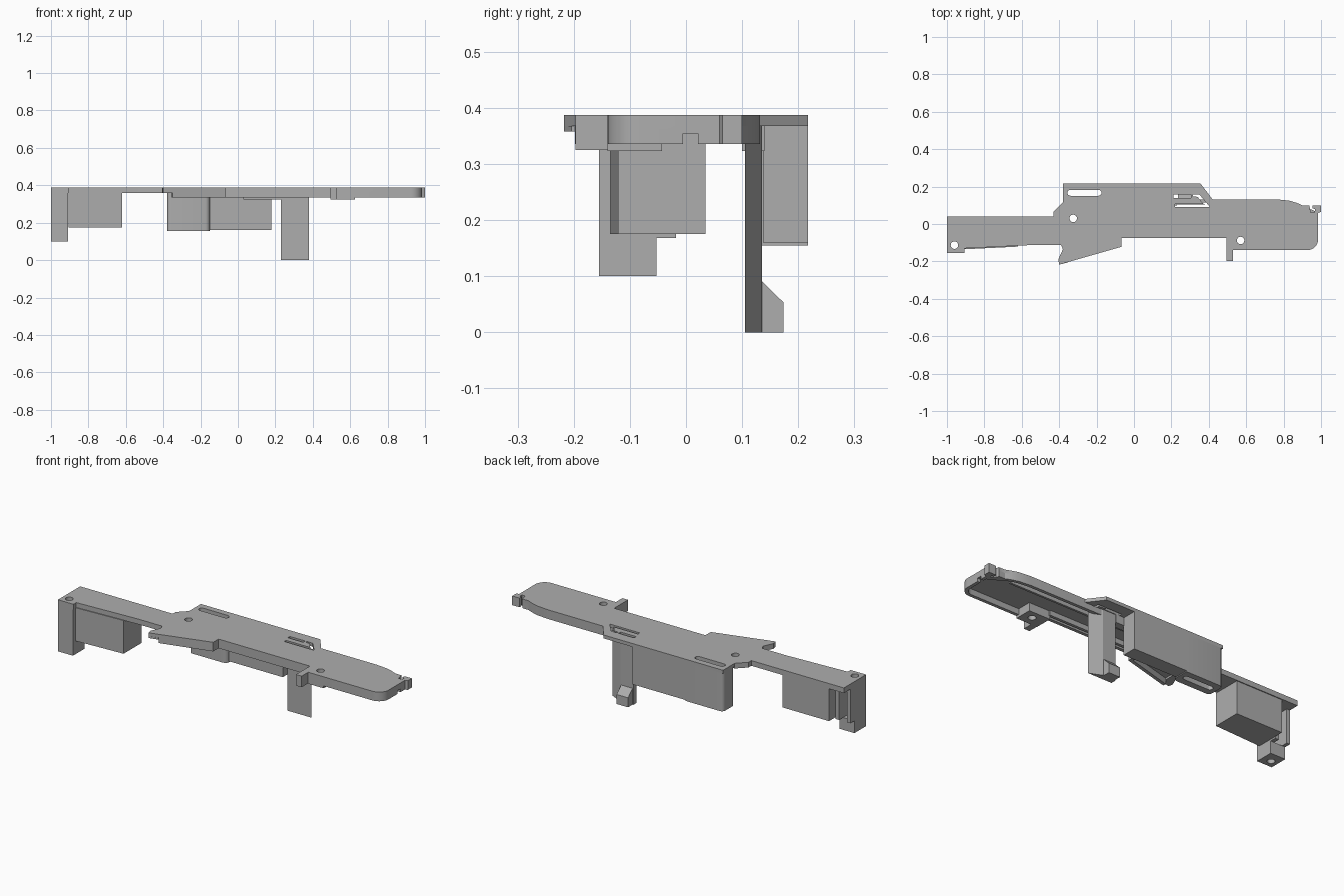
import bpy, bmesh, math

if "Cube" in bpy.data.objects:
    bpy.data.objects.remove(bpy.data.objects["Cube"], do_unlink=True)

grey = bpy.data.materials.new("plain grey")
grey.use_nodes = True
grey.diffuse_color = (0.42, 0.42, 0.42, 1)
grey.node_tree.nodes["Principled BSDF"].inputs["Base Color"].default_value = (0.42, 0.42, 0.42, 1)

TOP, SKIN, RIM = 0.387, 0.368, 0.336


def finish(name, bm):
    bmesh.ops.recalc_face_normals(bm, faces=bm.faces)
    mesh = bpy.data.meshes.new(name)
    bm.to_mesh(mesh)
    bm.free()
    mesh.materials.append(grey)
    obj = bpy.data.objects.new(name, mesh)
    bpy.context.collection.objects.link(obj)
    return obj


def prism(name, outline, z0, z1):
    """Extrude a plan outline from z0 up to z1."""
    bm = bmesh.new()
    face = bm.faces.new([bm.verts.new((x, y, z0)) for x, y in outline])
    up = bmesh.ops.extrude_face_region(bm, geom=[face])["geom"]
    bmesh.ops.translate(bm, vec=(0, 0, z1 - z0), verts=[v for v in up if isinstance(v, bmesh.types.BMVert)])
    return finish(name, bm)


def box(name, x0, x1, y0, y1, z0, z1):
    return prism(name, [(x0, y0), (x1, y0), (x1, y1), (x0, y1)], z0, z1)


def arc(cx, cy, r, a0, a1, n=8):
    angles = [math.radians(a0 + (a1 - a0) * i / n) for i in range(n + 1)]
    return [(cx + r * math.cos(a), cy + r * math.sin(a)) for a in angles]


def ribbon(name, path, z0, z1, thick):
    """Upright wall along a path, thickened towards its left side."""
    bm = bmesh.new()
    cols = [(bm.verts.new((x, y, z0)), bm.verts.new((x, y, z1))) for x, y in path]
    for a, b in zip(cols, cols[1:]):
        bm.faces.new((a[0], b[0], b[1], a[1]))
    mesh = bpy.data.meshes.new(name)
    bm.to_mesh(mesh)
    bm.free()
    mesh.materials.append(grey)
    obj = bpy.data.objects.new(name, mesh)
    bpy.context.collection.objects.link(obj)
    mod = obj.modifiers.new("thickness", "SOLIDIFY")
    mod.thickness, mod.offset, mod.use_even_offset = thick, -1, True
    return obj


def cut(obj, *cutters):
    for c in cutters:
        mod = obj.modifiers.new("cut", "BOOLEAN")
        mod.operation, mod.solver, mod.object = "DIFFERENCE", "EXACT", c


# Plan shapes shared by the plate and its rim
nose = arc(0.925, -0.08, 0.06, -90, 0)
shoulder = [(0.90, 0.10), (0.87, 0.113), (0.83, 0.125), (0.76, 0.132), (0.42, 0.132)]
hook = [(0.985, 0.06), (1, 0.065), (1, 0.1), (0.955, 0.1), (0.955, 0.083),
        (0.968, 0.08), (0.965, 0.062), (0.945, 0.062), (0.937, 0.1)]
left_front = [(-1, -0.155), (-0.905, -0.155), (-0.905, -0.13), (-0.54, -0.112), (-0.39, -0.112),
              (-0.38, -0.135), (-0.405, -0.19), (-0.4, -0.217)]
left_back = [(-0.38, 0.115), (-0.43, 0.065), (-0.43, 0.04), (-1, 0.04)]
plate = prism("top_plate", left_front + [(-0.067, -0.122), (-0.067, -0.075), (0.495, -0.075),
              (0.495, -0.197), (0.53, -0.197), (0.53, -0.14)] + nose + hook + shoulder
              + [(0.355, 0.217), (-0.38, 0.217)] + left_back, SKIN, TOP)
left_pad = prism("left_plate_thickening", left_front + [(-0.35, -0.204), (-0.35, 0.115)] + left_back,
                 0.358, SKIN)

# Rim under the plate, with long stiffening ribs
rim = ribbon("plate_rim", [(-0.35, -0.198), (-0.067, -0.122), (-0.067, -0.075), (0.495, -0.075),
             (0.495, -0.14)] + nose + [(0.985, 0.06), (0.90, 0.1)] + shoulder[1:] + [(0.2, 0.132)],
             RIM, SKIN, 0.018)
prism("end_hook", hook + [(0.90, 0.10), (0.90, 0.08), (0.95, 0.04), (0.985, 0.04)], RIM, SKIN)
box("front_rib", -0.34, 0.5, -0.05, -0.035, RIM + 0.005, SKIN)
box("rear_rib", -0.15, 0.85, 0.07, 0.082, RIM + 0.005, SKIN)
box("small_pad", 0.03, 0.23, 0.10, 0.14, 0.323, SKIN)

# Front tab and screw lug
box("front_tab", 0.495, 0.53, -0.197, -0.13, 0.325, SKIN)
lug = box("screw_lug", 0.495, 0.625, -0.14, -0.043, 0.323, SKIN)

# Rear housing with a rounded, deeper left half
deep = prism("rear_housing_left", arc(-0.36, 0.135, 0.02, 180, 270, 5) + arc(-0.175, 0.14, 0.025, 270, 360, 5)
             + [(-0.15, 0.217)] + arc(-0.36, 0.197, 0.02, 90, 180, 5), 0.155, SKIN)
box("rear_housing_right", -0.15, 0.18, 0.137, 0.217, 0.16, SKIN)

# Long leg with a slanted side and a chamfered toe
prism("long_leg", [(0.23, 0.105), (0.38, 0.105), (0.31, 0.135), (0.23, 0.135)], 0, SKIN)
toe = bmesh.new()
side = toe.faces.new([toe.verts.new((0.235, y, z)) for y, z in
                      [(0.13, 0), (0.174, 0), (0.174, 0.053), (0.135, 0.091), (0.13, 0.091)]])
grown = bmesh.ops.extrude_face_region(toe, geom=[side])["geom"]
bmesh.ops.translate(toe, vec=(0.07, 0, 0), verts=[v for v in grown if isinstance(v, bmesh.types.BMVert)])
finish("leg_toe", toe)

# Left housing
prism("left_housing", [(-0.905, -0.135), (-0.62, -0.121), (-0.62, 0.035), (-0.905, 0.035)], 0.175, 0.36)

# Left end post: foot block, front and side walls, inner rib
foot = box("post_foot", -1, -0.908, -0.155, -0.053, 0.10, 0.168)
box("post_front_wall", -1, -0.908, -0.155, -0.138, 0.168, 0.36)
box("post_side_wall", -1, -0.98, -0.155, -0.018, 0.168, 0.36)
box("post_inner_rib", -0.93, -0.908, -0.138, -0.018, 0.168, 0.36)

# Cutters for the holes, slots and rim window
holes = [prism("hole_cutter", arc(x, y, 0.02, 0, 345, 23), 0, 0.5)
         for x, y in [(-0.96, -0.113), (-0.325, 0.03), (0.57, -0.088)]]
long_slot = prism("long_slot_cutter", arc(-0.34, 0.167, 0.016, 90, 270)
                  + arc(-0.19, 0.167, 0.016, -90, 90), 0, 0.5)
short_slot = box("short_slot_cutter", 0.21, 0.305, 0.139, 0.157, 0.3, 0.5)
bent_slot = prism("bent_slot_cutter", [(0.22, 0.092), (0.405, 0.092), (0.35, 0.157), (0.315, 0.157),
                  (0.315, 0.148), (0.34, 0.145), (0.37, 0.108), (0.22, 0.108)], 0.3, 0.5)
window = box("window_cutter", 0.95, 1.05, -0.005, 0.021, 0.32, 0.354)
cut(plate, *holes, long_slot, short_slot, bent_slot)
cut(left_pad, holes[0], holes[1])
cut(foot, holes[0])
cut(lug, holes[2])
cut(deep, long_slot)
cut(rim, window)

# Bake the modifiers, then drop the cutters
bpy.context.view_layer.update()
graph = bpy.context.evaluated_depsgraph_get()
cutters = holes + [long_slot, short_slot, bent_slot, window]
baked = {o: bpy.data.meshes.new_from_object(o.evaluated_get(graph))
         for o in (plate, left_pad, rim, foot, lug, deep)}
for obj, mesh in baked.items():
    obj.modifiers.clear()
    obj.data = mesh
for c in cutters:
    bpy.data.objects.remove(c, do_unlink=True)

# Smooth the rounded walls, keep the edges sharp
for obj in (plate, rim, deep):
    bpy.ops.object.select_all(action="DESELECT")
    obj.select_set(True)
    bpy.context.view_layer.objects.active = obj
    bpy.ops.object.shade_smooth_by_angle(angle=math.radians(25))
